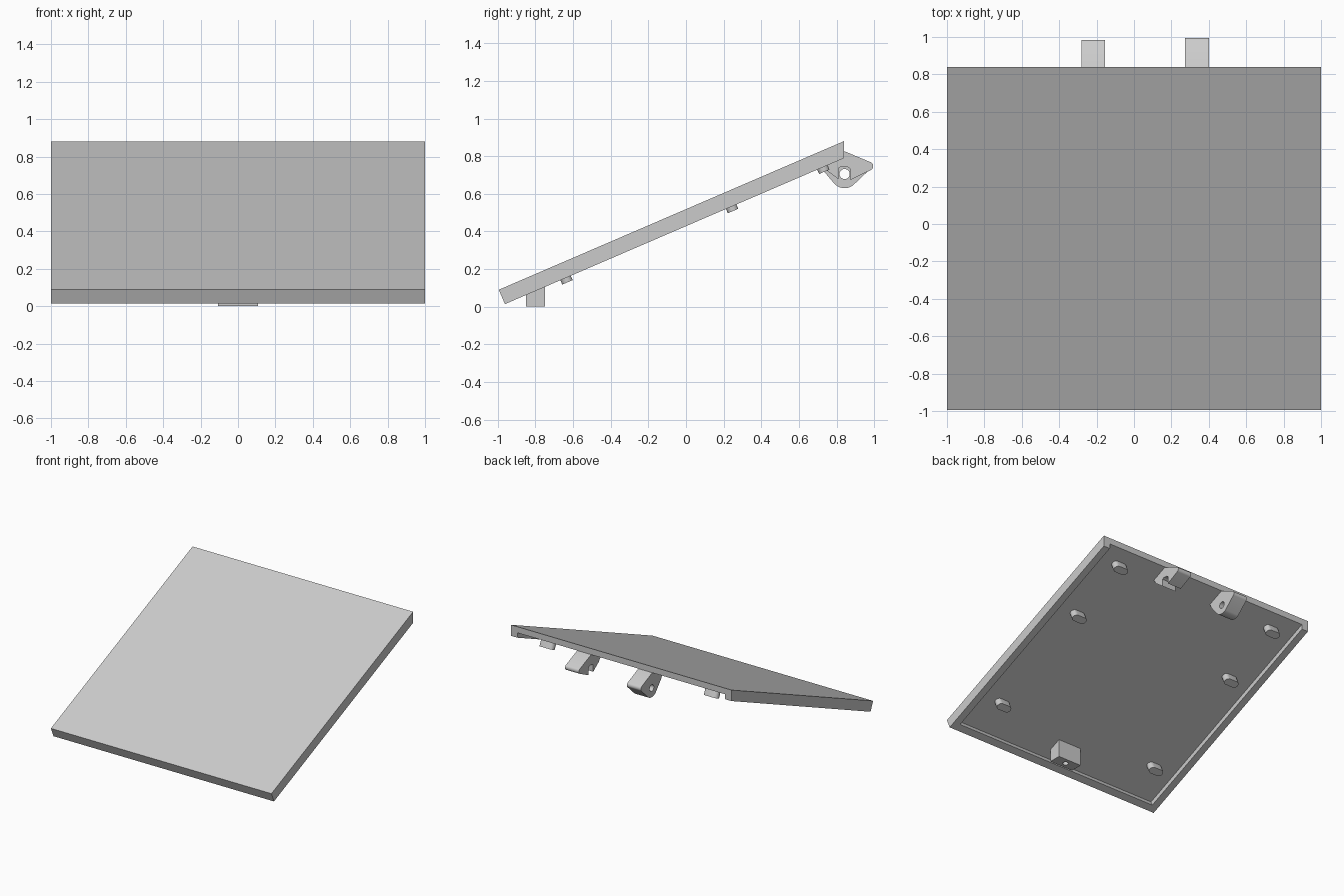
import bpy, bmesh, math
from mathutils import Matrix

if "Cube" in bpy.data.objects:
    bpy.data.objects.remove(bpy.data.objects["Cube"])

grey = bpy.data.materials.new("light grey")
grey.use_nodes = True
COLOUR = (0.6, 0.6, 0.6, 1)
grey.diffuse_color = COLOUR
grey.node_tree.nodes["Principled BSDF"].inputs["Base Color"].default_value = COLOUR

# Sloped frame: s runs up the underside, d goes perpendicular into the panel
SLOPE = math.atan2(0.79, 1.835)
CO, SI = math.cos(SLOPE), math.sin(SLOPE)
THICK, RECESS, RIM, BACK = 0.083, 0.037, 0.058, 0.84
Y0, Z0 = -0.995 + THICK * SI, 0.09 - THICK * CO


def on_slope(s, d):
    return (Y0 + s * CO - d * SI, Z0 + s * SI + d * CO)


def at_y(y, d):
    """Point of the sloped layer d above the underside, at a given y."""
    return (y, Z0 + (y - Y0) * SI / CO + d / CO)


def arc(cy, cz, r, start, end, steps):
    angles = [math.radians(start + (end - start) * i / steps) for i in range(steps + 1)]
    return [(cy + r * math.cos(a), cz + r * math.sin(a)) for a in angles]


def finish(name, bm):
    bmesh.ops.recalc_face_normals(bm, faces=bm.faces)
    mesh = bpy.data.meshes.new(name)
    bm.to_mesh(mesh)
    bm.free()
    mesh.materials.append(grey)
    obj = bpy.data.objects.new(name, mesh)
    bpy.context.collection.objects.link(obj)
    return obj


def prism(name, outline, depth, matrix):
    """Extrude a flat outline by depth along local z, then place it."""
    bm = bmesh.new()
    face = bm.faces.new([bm.verts.new((a, b, 0)) for a, b in outline])
    extruded = bmesh.ops.extrude_face_region(bm, geom=[face])["geom"]
    verts = [v for v in extruded if isinstance(v, bmesh.types.BMVert)]
    bmesh.ops.translate(bm, verts=verts, vec=(0, 0, depth))
    bm.transform(matrix)
    return finish(name, bm)


def side_prism(name, outline, x1, x2):
    """Side profile in y and z, extruded from x1 to x2."""
    axes = Matrix(((0, 0, 1, x1), (1, 0, 0, 0), (0, 1, 0, 0), (0, 0, 0, 1)))
    return prism(name, outline, x2 - x1, axes)


def cut(obj, cutter):
    mod = obj.modifiers.new("cut", 'BOOLEAN')
    mod.operation = 'DIFFERENCE'
    mod.solver = 'EXACT'
    mod.object = cutter
    bpy.context.view_layer.objects.active = obj
    bpy.ops.object.modifier_apply(modifier=mod.name)
    bpy.data.objects.remove(cutter)


def smooth(obj):
    bpy.ops.object.select_all(action='DESELECT')
    obj.select_set(True)
    bpy.context.view_layer.objects.active = obj
    bpy.ops.object.shade_smooth_by_angle(angle=math.radians(30))


# Sloped panel, hollowed underneath and open at the back
panel = side_prism("panel", [on_slope(0, 0), on_slope(0, THICK),
                             at_y(BACK, THICK), at_y(BACK, 0)], -1, 1)
cut(panel, side_prism("recess_cutter", [on_slope(RIM, -0.1), on_slope(RIM, RECESS),
                                        on_slope(2.3, RECESS), on_slope(2.3, -0.1)],
                      RIM - 1, 1 - RIM))

# Front foot with a screw hole in its base
foot = side_prism("front_foot", [(-0.85, 0), (-0.75, 0), at_y(-0.75, 0.05),
                                 at_y(-0.85, 0.05)], -0.106, 0.106)
cut(foot, prism("screw_cutter", arc(0, 0, 0.022, 0, 345, 23), 0.09,
                Matrix.Translation((0, -0.8, -0.03))))
smooth(foot)

# Six rounded pegs under the panel
PEG_R, PEG_HALF = 0.03, 0.033
peg_outline = arc(PEG_HALF, 0, PEG_R, -90, 90, 10) + arc(-PEG_HALF, 0, PEG_R, 90, 270, 10)
for row, y in (("front", -0.63), ("middle", 0.25), ("rear", 0.735)):
    for side, x in (("left", 0.745), ("right", -0.745)):
        base = Matrix.Translation((x, *at_y(y, -0.025)))
        smooth(prism(f"{row}_{side}_peg", peg_outline, RECESS + 0.035,
                     base @ Matrix.Rotation(SLOPE, 4, 'X')))

# Rear hook with a notch open at the bottom
top = [(0.845, 0.825), (0.82, 0.83), (0.7, 0.78)]
hook = side_prism("hook_bracket", [(0.74, 0.73), (0.81, 0.678), (0.81, 0.737), (0.825, 0.745),
                                   (0.86, 0.743), (0.873, 0.731), (0.873, 0.673)]
                  + arc(0.972, 0.747, 0.023, -62, 62, 10) + top, 0.274, 0.4)
smooth(hook)

# Rear lug with a round pin hole
PIN = (0.843, 0.705)
lug = side_prism("pin_bracket", [(0.72, 0.735)] + arc(*PIN, 0.075, 222, 305, 14)
                 + arc(0.962, 0.747, 0.023, -50, 62, 10) + top, -0.28, -0.154)
cut(lug, side_prism("pin_cutter", arc(*PIN, 0.027, 0, 345, 23), -0.4, -0.05))
smooth(lug)
